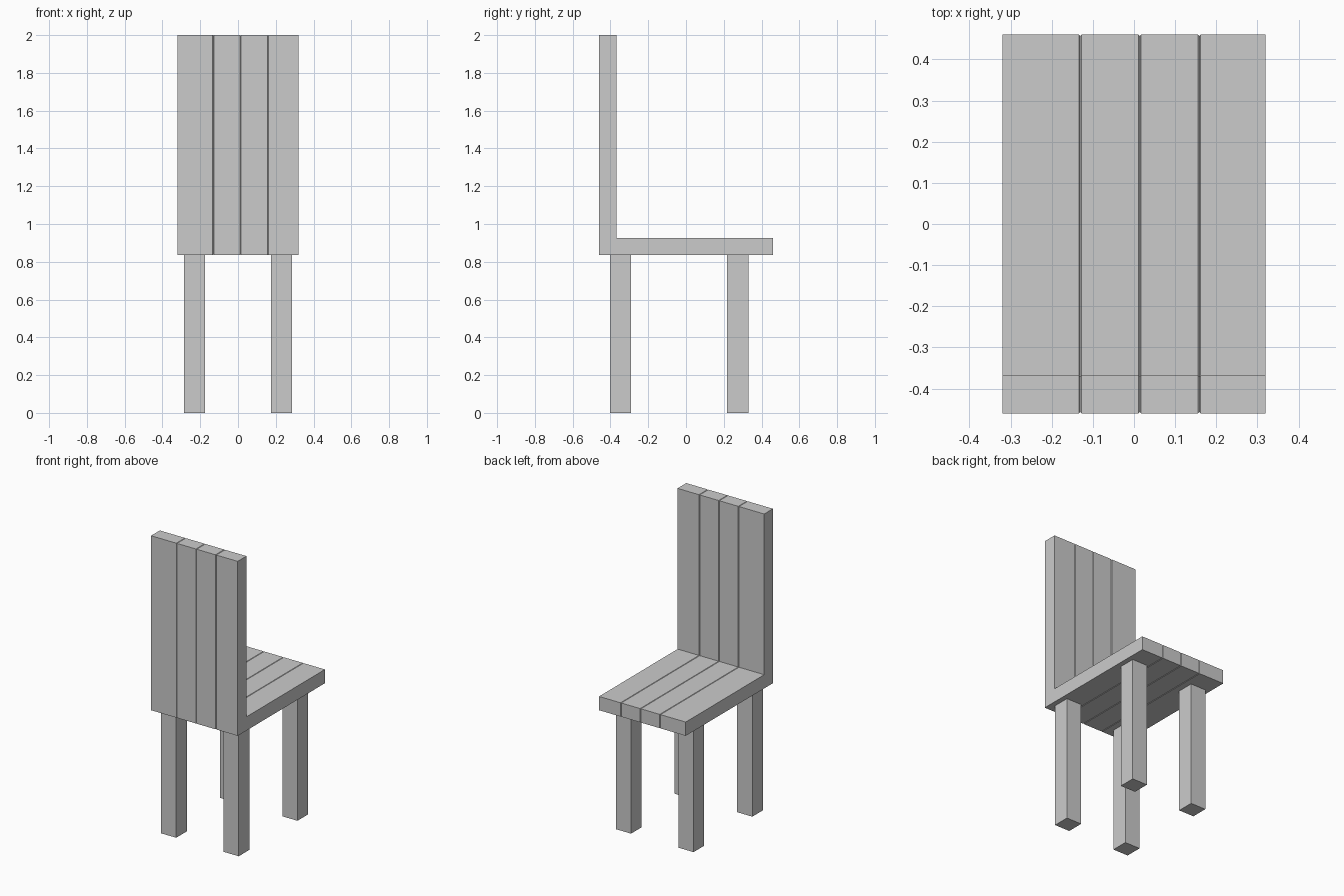
import bpy
import bmesh

if "Cube" in bpy.data.objects:
    bpy.data.objects.remove(bpy.data.objects["Cube"])

BACK, FRONT = -0.46, 0.46      # depth limits of the chair
BASE, TOP = 0.835, 2.0         # underside of seat, top of backrest
THICK = 0.092                  # board thickness
GROOVE = 0.003                 # chamfer along each seam


def l_profile(i):
    """L-shaped side profile (y, z), shrunk inward by i."""
    return [(BACK + i, BASE + i), (FRONT - i, BASE + i),
            (FRONT - i, BASE + THICK - i), (BACK + THICK - i, BASE + THICK - i),
            (BACK + THICK - i, TOP - i), (BACK + i, TOP - i)]


def add_object(name, bm):
    bmesh.ops.recalc_face_normals(bm, faces=bm.faces)
    mesh = bpy.data.meshes.new(name)
    bm.to_mesh(mesh)
    bm.free()
    obj = bpy.data.objects.new(name, mesh)
    bpy.context.collection.objects.link(obj)
    return obj


def plank(name, x0, x1, groove_left, groove_right):
    sections = [(x0, GROOVE), (x0 + GROOVE, 0)] if groove_left else [(x0, 0)]
    sections += [(x1 - GROOVE, 0), (x1, GROOVE)] if groove_right else [(x1, 0)]
    bm = bmesh.new()
    rings = [[bm.verts.new((x, y, z)) for y, z in l_profile(i)] for x, i in sections]
    for a, b in zip(rings, rings[1:]):
        for k in range(6):
            n = (k + 1) % 6
            bm.faces.new((a[k], a[n], b[n], b[k]))
    bm.faces.new(rings[0])
    bm.faces.new(rings[-1])
    return add_object(name, bm)


def leg(name, x, y):
    bm = bmesh.new()
    bmesh.ops.create_cube(bm, size=1)
    bmesh.ops.scale(bm, vec=(0.112, 0.112, BASE), verts=bm.verts)
    bmesh.ops.translate(bm, vec=(x, y, BASE / 2), verts=bm.verts)
    return add_object(name, bm)


# Seat and backrest: four L-shaped planks side by side
seams = [-0.32, -0.131, 0.014, 0.159, 0.32]
for n in range(4):
    plank(f"seat_and_back_plank_{n + 1}", seams[n], seams[n + 1], n > 0, n < 3)

# Four square legs
for side, x in (("left", -0.231), ("right", 0.231)):
    leg(f"{side}_backrest_leg", x, -0.346)
    leg(f"{side}_seat_leg", x, 0.274)
